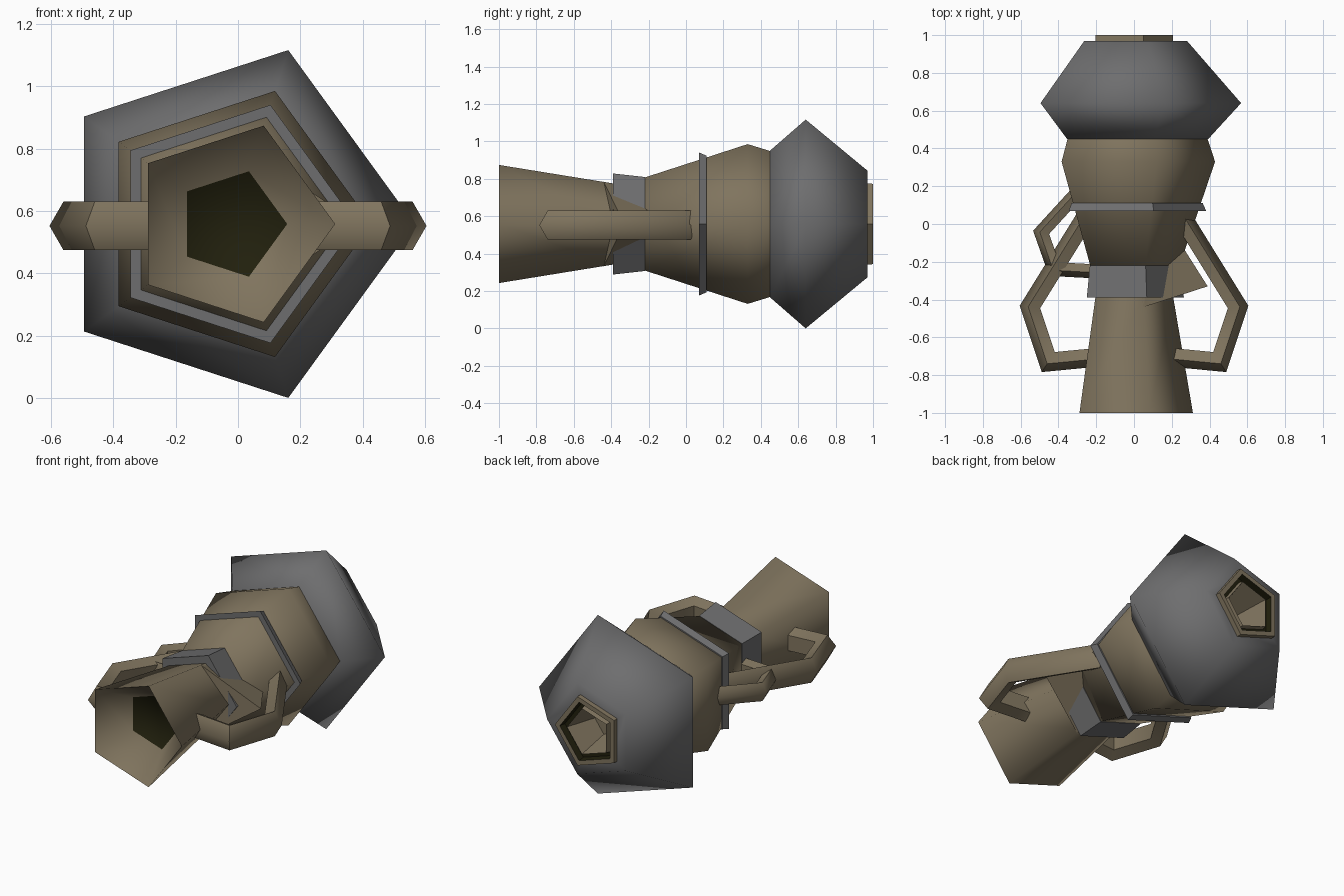
import bpy, bmesh, math
from mathutils import Vector

if "Cube" in bpy.data.objects:
    bpy.data.objects.remove(bpy.data.objects["Cube"])

CX, CZ = -0.02, 0.558          # main axis runs along y through this point


def material(name, rgb):
    m = bpy.data.materials.new(name)
    m.diffuse_color = (*rgb, 1)
    m.use_nodes = True
    m.node_tree.nodes["Principled BSDF"].inputs["Base Color"].default_value = m.diffuse_color
    return m


brown = material("bronze brown", (0.215, 0.175, 0.112))
grey = material("steel grey", (0.155, 0.155, 0.158))
dark = material("dark olive", (0.015, 0.014, 0.004))


def make(name, rings, mats, angle, closed=False, caps=(False, False), pick=None):
    """Skin a list of equal-sized point rings; pick(i) gives the material of band i."""
    bm = bmesh.new()
    loops = [[bm.verts.new(p) for p in r] for r in rings]
    n = len(loops[0])
    pairs = list(zip(loops, loops[1:]))
    if closed:
        pairs.append((loops[-1], loops[0]))
    for i, (a, b) in enumerate(pairs):
        for k in range(n):
            f = bm.faces.new((a[k], a[(k + 1) % n], b[(k + 1) % n], b[k]))
            f.material_index = pick(i) if pick else 0
    for use, loop, i in ((caps[0], loops[0], -1), (caps[1], loops[-1], len(pairs))):
        if use:
            bm.faces.new(loop).material_index = pick(i) if pick else 0
    bmesh.ops.recalc_face_normals(bm, faces=bm.faces)
    me = bpy.data.meshes.new(name)
    bm.to_mesh(me)
    bm.free()
    ob = bpy.data.objects.new(name, me)
    bpy.context.collection.objects.link(ob)
    for m in mats:
        me.materials.append(m)
    bpy.ops.object.select_all(action='DESELECT')
    ob.select_set(True)
    bpy.context.view_layer.objects.active = ob
    bpy.ops.object.shade_smooth_by_angle(angle=math.radians(angle))
    return ob


def pentagon(y, r):
    return [(CX + r * math.cos(k * math.tau / 5), y, CZ + r * math.sin(k * math.tau / 5))
            for k in range(5)]


def lathe(name, profile, mats, angle=75, **kw):
    return make(name, [pentagon(y, r) for y, r in profile], mats, angle, **kw)


# front nozzle: outer wall, inner funnel and dark throat
lathe("nozzle", [(-0.2, 0.20), (-0.39, 0.228), (-1.0, 0.332), (-0.8, 0.178)],
      [brown, dark], caps=(True, True), pick=lambda i: 1 if i == 3 else 0)

# grey collar and band
lathe("collar", [(-0.39, 0.2), (-0.39, 0.284), (-0.22, 0.264), (-0.22, 0.2)],
      [grey], 40, closed=True)
lathe("band", [(0.07, 0.33), (0.07, 0.402), (0.11, 0.384), (0.11, 0.33)],
      [grey], 40, closed=True)

# flared brown body
lathe("body", [(-0.219, 0.262), (0.33, 0.449), (0.45, 0.41)], [brown],
      caps=(True, True))

# bulbous rear housing
lathe("housing", [(0.45, 0.413), (0.64, 0.587), (0.97, 0.30), (0.97, 0.19)],
      [grey], caps=(True, False))

# hollow tail port: brown rim, dark step, brown funnel
lathe("tail_port", [(0.95, 0.228), (1.0, 0.226), (1.0, 0.192), (0.96, 0.185),
                    (0.96, 0.158), (0.99, 0.150), (0.80, 0.09)],
      [brown, dark], 40, caps=(False, True), pick=lambda i: 1 if i in (2, 3) else 0)

# tilted fairing breaking through the right of the collar
make("side_fairing",
     [[(0.39, -0.33, CZ), (0.05, -0.44, CZ + 0.226), (0.05, -0.44, CZ - 0.226)],
      [(0.20, -0.03, CZ), (0.00, -0.10, CZ + 0.15), (0.00, -0.10, CZ - 0.15)]],
     [brown], 30, caps=(True, True))


# bent pipes: five-sided section with one ridge pointing outwards
SECTION = [(0.055, 0), (0.014, 0.078), (-0.044, 0.048), (-0.044, -0.048), (0.014, -0.078)]


def pipe(name, path, side, scale=1.0):
    pts = [Vector((x, y)) for x, y in path]
    rings = []
    for i, p in enumerate(pts):
        dirs = []
        if i > 0:
            dirs.append((p - pts[i - 1]).normalized())
        if i < len(pts) - 1:
            dirs.append((pts[i + 1] - p).normalized())
        normals = [Vector((-d.y, d.x)) for d in dirs]
        m = sum(normals, Vector((0, 0))).normalized()
        m /= m.dot(normals[0])                      # mitre the bend
        rings.append([(side * (p.x + m.x * u * scale), p.y + m.y * u * scale,
                       CZ - 0.006 + v * scale) for u, v in SECTION])
    make(name, rings, [brown], 60, caps=(True, True))


large = [(0.26, 0.02), (0.545, -0.44), (0.45, -0.725), (0.19, -0.70)]
small = [(0.29, 0.17), (0.487, -0.045), (0.42, -0.235), (0.18, -0.248)]
pipe("right_pipe", large, 1)
pipe("left_pipe", large, -1)
pipe("left_small_pipe", small, -1, 0.75)
